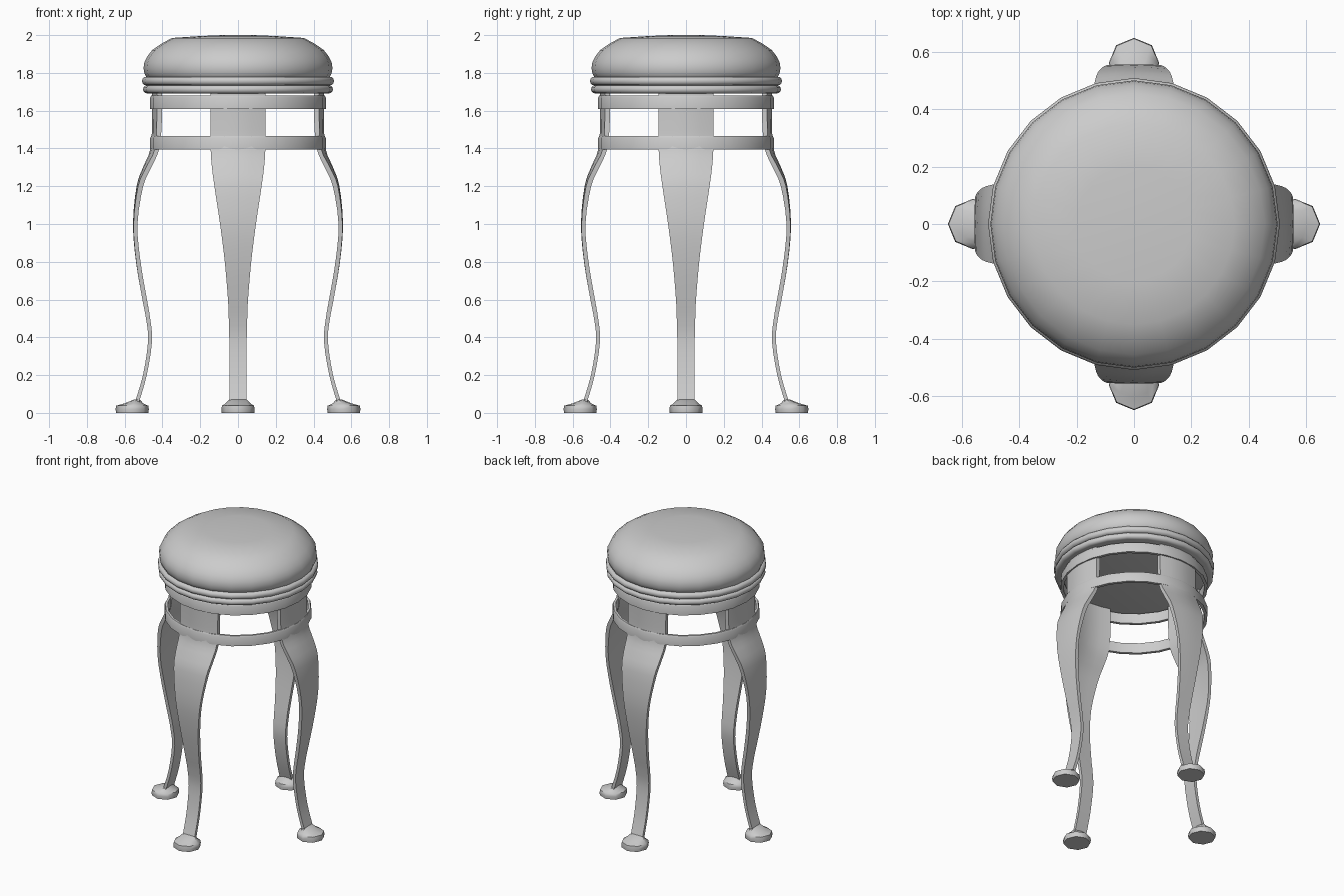
import bpy, bmesh, math
from mathutils import Matrix

if "Cube" in bpy.data.objects:
    bpy.data.objects.remove(bpy.data.objects["Cube"])


def finish(name, bm, angle):
    bmesh.ops.recalc_face_normals(bm, faces=bm.faces)
    me = bpy.data.meshes.new(name)
    bm.to_mesh(me)
    bm.free()
    ob = bpy.data.objects.new(name, me)
    bpy.context.collection.objects.link(ob)
    bpy.ops.object.select_all(action='DESELECT')
    bpy.context.view_layer.objects.active = ob
    ob.select_set(True)
    bpy.ops.object.shade_smooth_by_angle(angle=math.radians(angle))
    return ob


def skin(bm, loops, caps=True, closed=False):
    """Bridge equal-length loops of points into a tube."""
    rows = [[bm.verts.new(p) for p in loop] for loop in loops]
    n = len(rows[0])
    pairs = list(zip(rows, rows[1:])) + ([(rows[-1], rows[0])] if closed else [])
    for a, b in pairs:
        for i in range(n):
            j = (i + 1) % n
            bm.faces.new((a[i], a[j], b[j], b[i]))
    if caps:
        bm.faces.new(rows[0])
        bm.faces.new(rows[-1])


def circle(r, z, n=24, cx=0, rx=None):
    rx = r if rx is None else rx
    return [(cx + rx * math.cos(2 * math.pi * i / n), r * math.sin(2 * math.pi * i / n), z)
            for i in range(n)]


def lathe(name, profile, angle=40, **kw):
    bm = bmesh.new()
    skin(bm, [circle(r, z) for r, z in profile], **kw)
    return finish(name, bm, angle)


# Padded cushion
lathe("seat_cushion", [(0.46, 1.76), (0.485, 1.775), (0.496, 1.80), (0.5, 1.825), (0.496, 1.855),
                       (0.482, 1.885), (0.455, 1.92), (0.41, 1.952), (0.35, 1.985),
                       (0.2, 1.995), (0.08, 2.0)])


# Two piping beads under the cushion, the lower one closed by the underside
def bead(name, r, z, h):
    pts = [(r - h + h * math.sin(math.pi * k / 6), z - h * math.cos(math.pi * k / 6))
           for k in range(7)]
    lathe(name, pts)


bead("upper_bead", 0.508, 1.757, 0.023)
bead("lower_bead", 0.503, 1.713, 0.022)

# Two hoops around the legs
for name, z0, z1 in (("upper_hoop", 1.61, 1.68), ("lower_hoop", 1.395, 1.465)):
    lathe(name, [(0.445, z0), (0.465, z0), (0.465, z1 - 0.01), (0.46, z1), (0.445, z1)],
          caps=False, closed=True)

# Leg stations: z, inner x, outer x, half width, sideways curl of the section
STATIONS = [(1.70, .428, .455, .145, .025), (1.55, .428, .455, .145, .025),
            (1.40, .440, .463, .145, .024), (1.30, .475, .503, .138, .016),
            (1.20, .510, .537, .125, .008), (1.00, .535, .556, .095, .003),
            (0.80, .517, .540, .070, .001), (0.60, .482, .506, .053, 0),
            (0.50, .465, .487, .049, 0), (0.38, .455, .476, .046, 0),
            (0.20, .483, .503, .045, 0), (0.06, .523, .545, .045, 0)]


def smooth_stations(st, steps=3):
    out = []
    for i in range(len(st) - 1):
        p = [st[max(i - 1, 0)], st[i], st[i + 1], st[min(i + 2, len(st) - 1)]]
        for k in range(steps):
            t = k / steps
            out.append([0.5 * (2 * b + (c - a) * t + (2 * a - 5 * b + 4 * c - d) * t * t
                               + (3 * b - a - 3 * c + d) * t ** 3) for a, b, c, d in zip(*p)])
    return out + [st[-1]]


def leg_section(z, xi, xo, w, curl):
    fr = (-1, -0.5, 0, 0.5, 1)
    outer = [(xo - curl * f * f, w * f, z) for f in fr]
    inner = [(xi - curl * f * f, w * f, z) for f in reversed(fr)]
    return outer + inner


# Four curved legs with eight-sided feet
for k, side in enumerate(("right", "back", "left", "front")):
    turn = Matrix.Rotation(k * math.pi / 2, 4, 'Z')
    bm = bmesh.new()
    skin(bm, [leg_section(*s) for s in smooth_stations(STATIONS)])
    finish(side + "_leg", bm, 40).matrix_world = turn

    bm = bmesh.new()
    skin(bm, [circle(0.086, 0, 8, 0.56), circle(0.088, 0.02, 8, 0.56),
              circle(0.085, 0.038, 8, 0.56), circle(0.066, 0.05, 8, 0.552, 0.05),
              circle(0.046, 0.072, 8, 0.533, 0.013)])
    finish(side + "_foot", bm, 50).matrix_world = turn
